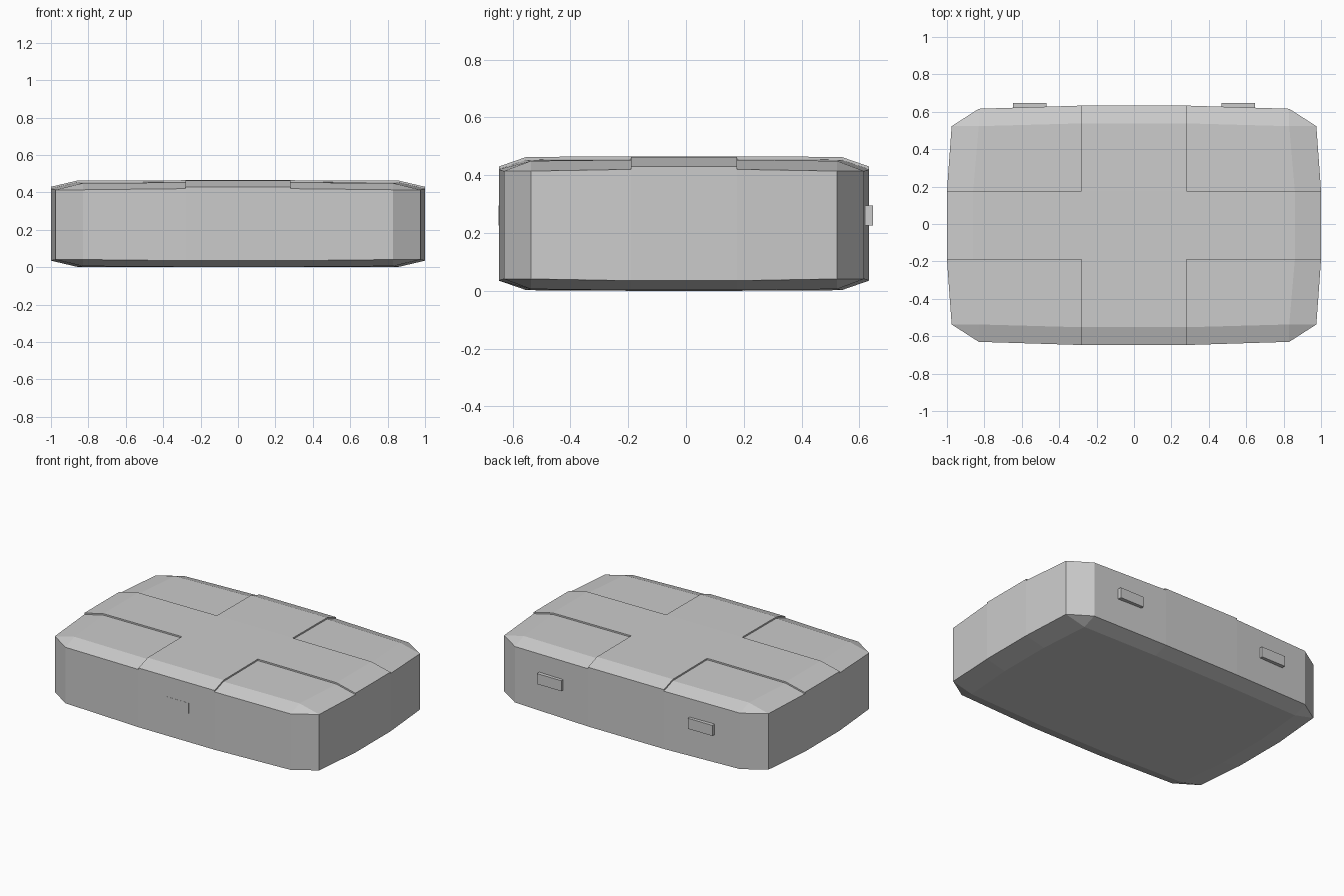
import bpy, bmesh
from mathutils import Vector

if "Cube" in bpy.data.objects:
    bpy.data.objects.remove(bpy.data.objects["Cube"])

SHIFT_Y = -0.007
# (column, row) distance levels for one quadrant: x, y, depth below the crown
QUAD = {
    (0, 0): (0.28, 0.184, 0.0),
    (1, 0): (0.86, 0.184, 0.002),
    (0, 1): (0.28, 0.545, 0.002),
    (1, 1): (0.83, 0.53, 0.006),
    (2, 0): (1.0, 0.184, 0.035),
    (0, 2): (0.28, 0.64, 0.035),
    (2, 1): (0.975, 0.53, 0.041),
    (1, 2): (0.83, 0.623, 0.041),
}
TOP = 0.455
RAISE = 0.01


def level(i):
    return (i - 3, 1) if i > 2 else (2 - i, -1)


def add_object(name, bm):
    bmesh.ops.recalc_face_normals(bm, faces=bm.faces[:])
    mesh = bpy.data.meshes.new(name)
    bm.to_mesh(mesh)
    bm.free()
    ob = bpy.data.objects.new(name, mesh)
    bpy.context.collection.objects.link(ob)
    return ob


# Case body: bulged grid for lid and base, joined by upright walls
bm = bmesh.new()
grids = {}
for top in (True, False):
    for i in range(6):
        for j in range(6):
            (a, sx), (b, sy) = level(i), level(j)
            if (a, b) in QUAD:
                x, y, d = QUAD[a, b]
                z = TOP - d if top else d
                grids[top, i, j] = bm.verts.new((sx * x, sy * y + SHIFT_Y, z))

cross = []
for top in (True, False):
    for i in range(5):
        for j in range(5):
            keys = [(top, i, j), (top, i + 1, j), (top, i + 1, j + 1), (top, i, j + 1)]
            face = bm.faces.new([grids[k] for k in keys if k in grids])
            if top and (i == 2 or j == 2):
                cross.append(face)

ring = [(1, 0), (2, 0), (3, 0), (4, 0), (5, 1), (5, 2), (5, 3), (5, 4),
        (4, 5), (3, 5), (2, 5), (1, 5), (0, 4), (0, 3), (0, 2), (0, 1)]
for p, q in zip(ring, ring[1:] + ring[:1]):
    bm.faces.new([grids[False, *p], grids[False, *q], grids[True, *q], grids[True, *p]])

# Raised cross on the lid
ext = bmesh.ops.extrude_face_region(bm, geom=cross)
moved = [g for g in ext["geom"] if isinstance(g, bmesh.types.BMVert)]
bmesh.ops.translate(bm, verts=moved, vec=(0, 0, RAISE))
bmesh.ops.delete(bm, geom=[f for f in cross if f.is_valid], context='FACES')
add_object("case_body", bm)


def block(name, lo, hi):
    bm = bmesh.new()
    bmesh.ops.create_cube(bm, size=1)
    lo, hi = Vector(lo), Vector(hi)
    for v in bm.verts:
        v.co = (lo + hi) / 2 + v.co * (hi - lo)
    return add_object(name, bm)


# Two hinges on the back, one almost flush latch on the front
for side, cx in (("left", -0.557), ("right", 0.557)):
    block("hinge_" + side, (cx - 0.09, 0.6, 0.225), (cx + 0.09, 0.647, 0.295))
block("front_latch", (-0.09, -0.648, 0.225), (0.09, -0.62, 0.295))
